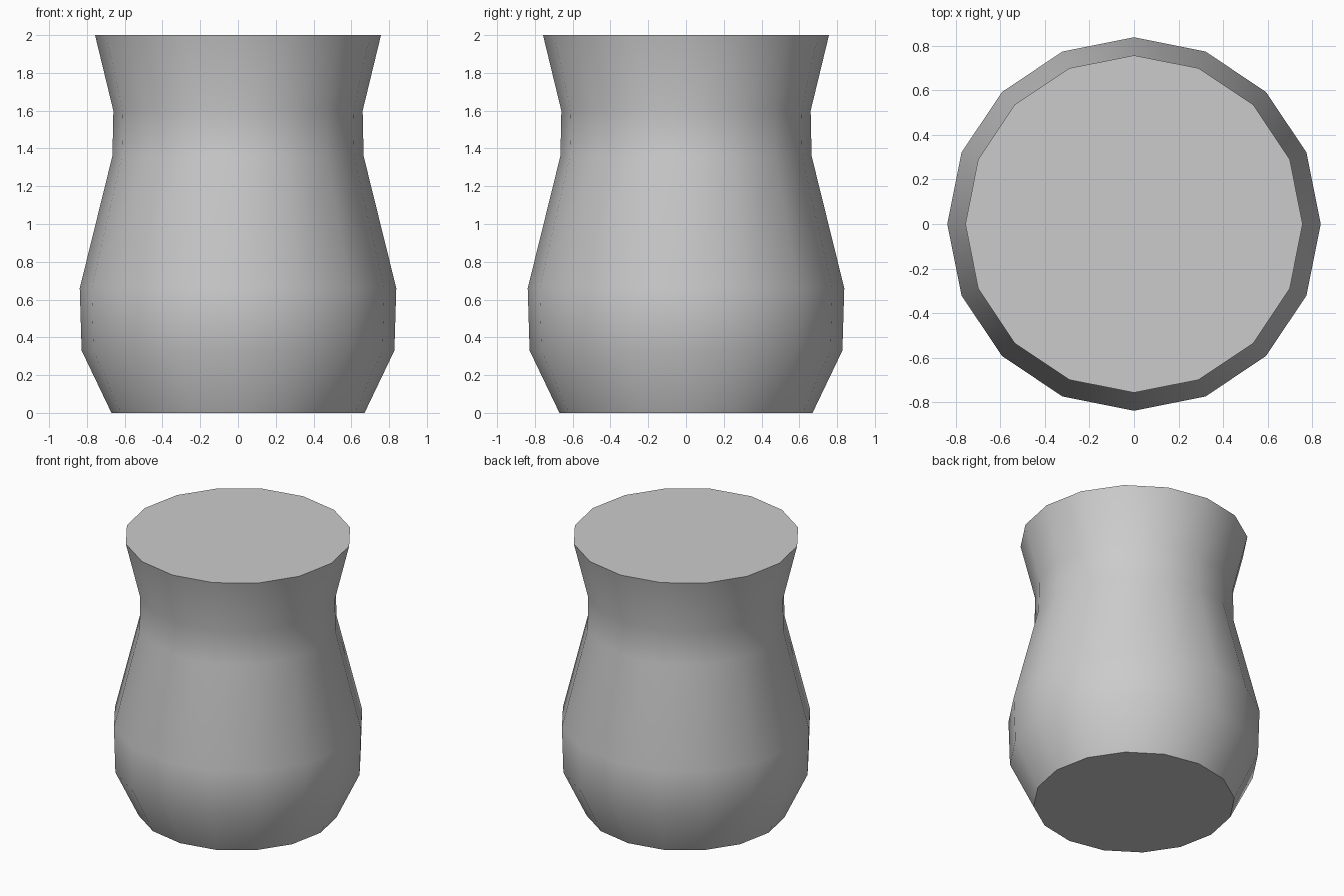
import bpy, bmesh, math

if "Cube" in bpy.data.objects:
    bpy.data.objects.remove(bpy.data.objects["Cube"])

SIDES = 16
# Vase outline: (radius, height)
PROFILE = [(0.67, 0.0), (0.828, 0.33), (0.838, 0.66),
           (0.665, 1.36), (0.66, 1.6), (0.757, 2.0)]

# Lathe the outline into stacked rings
bm = bmesh.new()
rings = [[bm.verts.new((r * math.cos(2 * math.pi * i / SIDES),
                        r * math.sin(2 * math.pi * i / SIDES), z))
          for i in range(SIDES)] for r, z in PROFILE]
for low, high in zip(rings, rings[1:]):
    for i in range(SIDES):
        j = (i + 1) % SIDES
        bm.faces.new((low[i], low[j], high[j], high[i]))

# Flat base and top
bm.faces.new(rings[0][::-1])
bm.faces.new(rings[-1])

mesh = bpy.data.meshes.new("vase")
bm.to_mesh(mesh)
bm.free()
vase = bpy.data.objects.new("vase", mesh)
bpy.context.collection.objects.link(vase)

# Smooth body, sharp rims
bpy.context.view_layer.objects.active = vase
vase.select_set(True)
bpy.ops.object.shade_smooth_by_angle(angle=math.radians(40))
